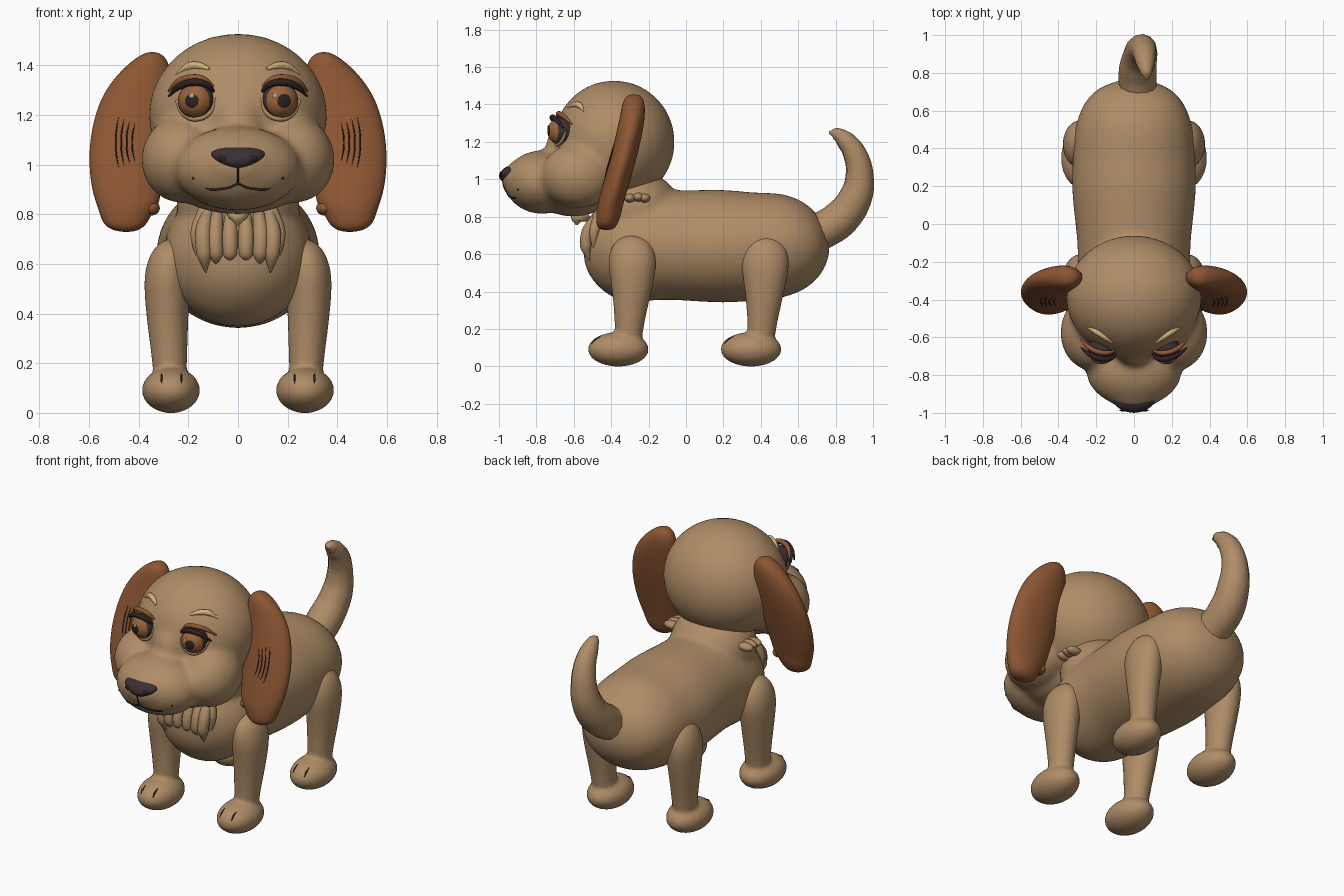
import bpy, bmesh, math
from mathutils import Vector, Matrix

cube = bpy.data.objects.get("Cube")
if cube:
    bpy.data.objects.remove(cube, do_unlink=True)


def material(name, r, g, b):
    m = bpy.data.materials.new(name)
    m.use_nodes = True
    m.diffuse_color = (r, g, b, 1)
    node = m.node_tree.nodes["Principled BSDF"]
    node.inputs["Base Color"].default_value = (r, g, b, 1)
    node.inputs["Roughness"].default_value = 0.7
    return m


FUR = material("tan fur", 0.43, 0.265, 0.135)
EAR = material("chestnut ear", 0.27, 0.095, 0.033)
CREAM = material("cream fur", 0.66, 0.46, 0.2)
NOSE = material("dark nose", 0.045, 0.03, 0.035)
IRIS = material("amber iris", 0.32, 0.125, 0.04)
DARK = material("dark line", 0.025, 0.015, 0.015)
GLINT = material("eye glint", 0.5, 0.36, 0.22)


def finish(ob):
    """Bake modifiers or curves to a mesh and shade it smooth."""
    bpy.ops.object.select_all(action='DESELECT')
    ob.select_set(True)
    bpy.context.view_layer.objects.active = ob
    bpy.ops.object.convert(target='MESH')
    bpy.ops.object.shade_smooth_by_angle(angle=math.radians(50))
    bpy.context.view_layer.update()
    return ob


def mesh_object(name, bm, *mats):
    bmesh.ops.recalc_face_normals(bm, faces=bm.faces)
    me = bpy.data.meshes.new(name)
    bm.to_mesh(me)
    bm.free()
    for m in mats:
        me.materials.append(m)
    ob = bpy.data.objects.new(name, me)
    bpy.context.collection.objects.link(ob)
    return ob


def ball(name, centre, radii, mat=FUR, turn=Matrix()):
    bm = bmesh.new()
    bmesh.ops.create_uvsphere(bm, u_segments=32, v_segments=20, radius=1)
    bm.transform(Matrix.Translation(centre) @ turn @ Matrix.Diagonal((*radii, 1)))
    return finish(mesh_object(name, bm, mat))


def loft(name, rows, axis, mat=FUR, sides=20):
    """Rows of (position along axis, centre a, centre b, radius a, radius b)."""
    bm = bmesh.new()
    rings = []
    for t, ca, cb, ra, rb in rows:
        ring = []
        for i in range(sides):
            a = math.tau * i / sides
            u, v = ca + ra * math.cos(a), cb + rb * math.sin(a)
            ring.append(bm.verts.new((u, v, t) if axis == 'z' else (u, t, v)))
        rings.append(ring)
    for lo, hi in zip(rings, rings[1:]):
        for i in range(sides):
            j = (i + 1) % sides
            bm.faces.new((lo[i], lo[j], hi[j], hi[i]))
    bm.faces.new(rings[0])
    bm.faces.new(rings[-1])
    ob = mesh_object(name, bm, mat)
    ob.modifiers.new("round", 'SUBSURF').levels = 2
    return finish(ob)


def tube(name, points, radii, mat):
    cu = bpy.data.curves.new(name, 'CURVE')
    cu.dimensions = '3D'
    cu.bevel_depth = 1
    cu.bevel_resolution = 4
    cu.resolution_u = 6
    cu.use_fill_caps = True
    sp = cu.splines.new('BEZIER')
    sp.bezier_points.add(len(points) - 1)
    for bp, p, r in zip(sp.bezier_points, points, radii):
        bp.co, bp.radius = p, r
        bp.handle_left_type = bp.handle_right_type = 'AUTO'
    cu.materials.append(mat)
    ob = bpy.data.objects.new(name, cu)
    bpy.context.collection.objects.link(ob)
    return finish(ob)


def blend(name, parts, voxel, passes):
    """Fuse overlapping parts into one soft skin."""
    bpy.ops.object.select_all(action='DESELECT')
    for p in parts:
        p.select_set(True)
    ob = bpy.context.view_layer.objects.active = parts[0]
    bpy.ops.object.join()
    ob.name = name
    r = ob.modifiers.new("skin", 'REMESH')
    r.mode, r.voxel_size, r.use_smooth_shade = 'VOXEL', voxel, True
    s = ob.modifiers.new("soften", 'SMOOTH')
    s.factor, s.iterations = 0.5, passes
    finish(ob)
    if not ob.data.materials:
        ob.data.materials.append(FUR)
    return ob


def on_front(ob, x, z, fallback):
    """Point on the front surface of an object at x, z."""
    hit, loc, _, _ = ob.ray_cast(Vector((x, -2, z)), Vector((0, 1, 0)))
    return loc if hit else Vector((x, fallback, z))


# Body with neck
trunk = loft("trunk", [
    (-0.55, 0, .62, .06, .06), (-0.51, 0, .63, .17, .17), (-0.41, 0, .62, .265, .255),
    (-0.3, 0, .63, .305, .295), (-0.13, 0, .652, .30, .298), (0, 0, .645, .315, .298),
    (0.2, 0, .643, .338, .311), (0.36, 0, .638, .328, .292), (0.5, 0, .645, .32, .29),
    (0.62, 0, .645, .285, .25), (0.71, 0, .64, .215, .175), (0.755, 0, .64, .11, .09),
    (0.768, 0, .64, .03, .03)], 'y')
neck = ball("neck", (0, -0.27, 0.85), (0.25, 0.23, 0.2))
blend("body", [trunk, neck], 0.018, 10)

# Head
head_parts = [
    ball("skull", (0, -0.385, 1.2), (0.36, 0.325, 0.328)),
    ball("jaw", (0, -0.6, 0.97), (0.3, 0.22, 0.17)),
    ball("muzzle", (0, -0.77, 0.985), (0.255, 0.2, 0.17)),
    ball("muzzle_tip", (0, -0.875, 1.0), (0.16, 0.11, 0.105)),
    ball("bridge", (0, -0.66, 1.16), (0.1, 0.09, 0.13))]
for s in (1, -1):
    head_parts.append(ball("cheek", (s * 0.225, -0.575, 1.02), (0.165, 0.2, 0.175)))
head = blend("head", head_parts, 0.018, 10)

# Nose, wider at the top, with nostrils
bm = bmesh.new()
bmesh.ops.create_uvsphere(bm, u_segments=32, v_segments=20, radius=1)
for v in bm.verts:
    x, y, z = v.co
    v.co = (x * 0.105 * (1 + 0.3 * z), -0.935 + 0.062 * y + 0.018 * z, 1.03 + 0.047 * z)
nose = finish(mesh_object("nose", bm, NOSE))
for s in (1, -1):
    p = on_front(nose, s * 0.058, 1.025, -0.98)
    ball("nostril", p, (0.02, 0.005, 0.013), DARK)

# Mouth and whisker dots
line = [on_front(head, 0, z, -0.95) for z in (0.99, 0.955, 0.925)]
tube("lip_split", line, [0.004] * 3, DARK)
for s in (1, -1):
    line = [on_front(head, s * x, z, -0.9) for x, z in
            ((0, .925), (.03, .91), (.07, .902), (.11, .9), (.13, .905))]
    tube("mouth", line, [.005, .005, .005, .005, .002], DARK)
    ball("whisker_dot", on_front(head, s * 0.18, 0.945, -0.85), (.005, .005, .005), DARK)

# Eyes, lashes, lids and brows
for s in (1, -1):
    bm = bmesh.new()
    bmesh.ops.create_uvsphere(bm, u_segments=32, v_segments=32, radius=1)
    for f in bm.faces:
        c = f.calc_center_median()
        r = math.hypot(c.x, c.y)
        f.material_index = 1 if c.z > 0 and r < 0.42 else 0 if c.z > 0 and r < 0.86 else 2
    face_front = Matrix.Rotation(math.radians(90), 4, 'X')
    outward = Matrix.Rotation(math.radians(14 * s), 4, 'Z')
    bm.transform(Matrix.Translation((s * 0.168, -0.662, 1.257)) @ outward @ face_front
                 @ Matrix.Diagonal((0.074, 0.074, 0.08, 1)))
    eye = finish(mesh_object("eye", bm, IRIS, DARK, NOSE))
    p = on_front(eye, s * 0.168 - 0.018, 1.278, -0.73)
    ball("eye_glint", p, (0.011, 0.004, 0.011), GLINT)
    tube("upper_lash", [(s * x, y, z) for x, y, z in
         ((.098, -.69, 1.295), (.125, -.712, 1.322), (.18, -.712, 1.332),
          (.235, -.69, 1.315), (.28, -.655, 1.275))], [.006, .013, .015, .013, .004], DARK)
    tube("upper_lid", [(s * x, y, z) for x, y, z in
         ((.1, -.67, 1.315), (.14, -.682, 1.345), (.19, -.677, 1.35),
          (.24, -.652, 1.335), (.28, -.61, 1.295))], [.006, .013, .014, .013, .005], EAR)
    tube("lower_lid", [(s * x, y, z) for x, y, z in
         ((.095, -.685, 1.27), (.11, -.69, 1.215), (.165, -.69, 1.185),
          (.22, -.665, 1.205), (.25, -.64, 1.26))], [.006, .01, .011, .01, .005], FUR)
    brow = [on_front(head, s * x, z, -0.6) for x, z in
            ((.115, 1.385), (.155, 1.398), (.2, 1.395), (.25, 1.365))]
    tube("brow", brow, [.006, .015, .017, .003], CREAM)

# Ears: hanging flaps with creases
ear_rows = [(0.728, .45, -.425, .03, .03), (0.75, .455, -.425, .085, .055),
            (0.8, .453, -.415, .105, .066), (0.84, .443, -.41, .128, .068),
            (0.9, .45, -.395, .142, .07), (1.02, .445, -.362, .16, .072),
            (1.15, .435, -.325, .158, .072), (1.28, .41, -.295, .142, .07),
            (1.37, .375, -.282, .108, .066), (1.43, .35, -.28, .065, .055),
            (1.455, .345, -.278, .02, .025)]
for s in (1, -1):
    ear = loft("ear", [(z, s * x, y, rx, ry) for z, x, y, rx, ry in ear_rows], 'z', EAR)
    ball("ear_curl", (s * 0.35, -0.41, 0.825), (0.035, 0.045, 0.03), EAR)
    for i in range(4):
        x, h = 0.415 + 0.022 * i, 0.075 + 0.008 * i
        line = [on_front(ear, s * (x + 0.012 * (1 - k * k)), 1.09 + h * k, -0.4)
                for k in (-1, -0.5, 0, 0.5, 1)]
        tube("ear_crease", line, [.001, .003, .003, .003, .001], DARK)

# Legs with paws and toe lines
leg_rows = [(0.08, .272, -.31, .066, .07), (0.2, .275, -.305, .07, .076),
            (0.35, .283, -.292, .083, .097), (0.48, .287, -.287, .092, .122),
            (0.57, .285, -.287, .094, .134), (0.65, .273, -.287, .08, .112),
            (0.69, .262, -.287, .05, .06), (0.703, .26, -.287, .015, .02)]
for label, dy in (("front", 0), ("rear", 0.71)):
    for s in (1, -1):
        leg = loft("leg", [(z, s * x, y + dy, rx, ry) for z, x, y, rx, ry in leg_rows], 'z')
        paw = ball("paw", (s * 0.27, dy - 0.362, 0.091), (0.117, 0.163, 0.092))
        limb = blend(label + "_leg", [leg, paw], 0.012, 6)
        for x in (0.228, 0.308):
            line = [on_front(limb, s * x, z, dy - 0.45) for z in (0.12, 0.14, 0.158)]
            tube("toe_line", line, [.002, .005, .002], DARK)

# Tail
tube("tail", [(.02, .7, .71), (.02, .82, .785), (.035, .905, .9), (.045, .928, 1.02),
              (.055, .905, 1.13), (.06, .855, 1.205), (.065, .8, 1.245), (.068, .765, 1.25)],
     [.1, .1, .089, .075, .064, .052, .032, .006], FUR)

# Chest tuft and neck tufts
for s in (1, -1):
    for x, top, tip, r in ((.13, .81, .565, .034), (.085, .82, .59, .032), (.03, .82, .605, .032)):
        tube("chest_lock", [(s * x * .95, -.47, top), (s * x * 1.08, -.525, .72),
                            (s * x * 1.05, -.535, .64), (s * x, -.515, tip)],
             [r * .7, r, r * .95, .003], FUR)
    tube("side_lock", [(s * .13, -.46, .82), (s * .165, -.49, .72), (s * .155, -.49, .6)],
         [.03, .028, .003], FUR)
    for y, z in ((-.3, .9), (-.255, .905), (-.22, .9)):
        ball("neck_tuft", (s * 0.25, y, z), (0.05, 0.03, 0.024))
tube("chin_tuft", [(0, -.54, .83), (0, -.58, .79), (0, -.585, .755)], [.055, .04, .004], CREAM)
